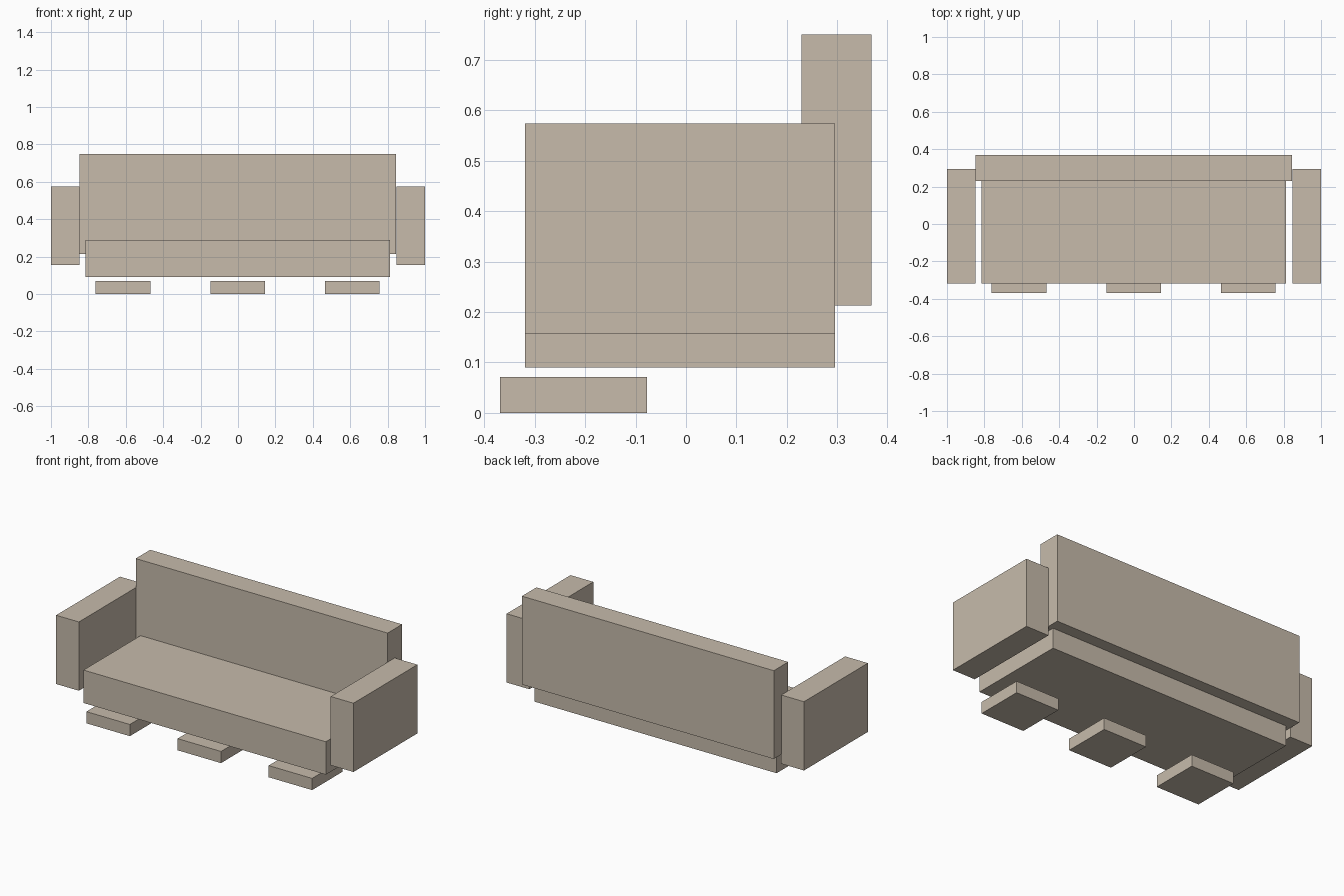
import bpy

if "Cube" in bpy.data.objects:
    bpy.data.objects.remove(bpy.data.objects["Cube"], do_unlink=True)

# One beige for the whole sofa
beige = bpy.data.materials.new("beige_fabric")
beige.use_nodes = True
colour = (0.571, 0.497, 0.407, 1)
beige.diffuse_color = colour
beige.node_tree.nodes["Principled BSDF"].inputs["Base Color"].default_value = colour


def block(name, x, y, z):
    """Box spanning the (low, high) range given for each axis."""
    spans = (x, y, z)
    bpy.ops.mesh.primitive_cube_add(size=1, location=[(a + b) / 2 for a, b in spans])
    obj = bpy.context.object
    obj.name = name
    obj.scale = [b - a for a, b in spans]
    bpy.ops.object.transform_apply(location=False, rotation=False, scale=True)
    obj.data.materials.append(beige)
    return obj


depth = (-0.319, 0.295)

# Seat and backrest
block("seat", (-0.816, 0.814), depth, (0.09, 0.29))
block("backrest", (-0.848, 0.846), (0.229, 0.368), (0.213, 0.75))

# Armrests
block("left_armrest", (0.847, 1), depth, (0.156, 0.574))
block("right_armrest", (-1, -0.847), depth, (0.156, 0.574))

# Row of feet under the front edge
for name, x in (("right_foot", -0.615), ("middle_foot", -0.002), ("left_foot", 0.611)):
    block(name, (x - 0.146, x + 0.146), (-0.369, -0.077), (0, 0.071))
